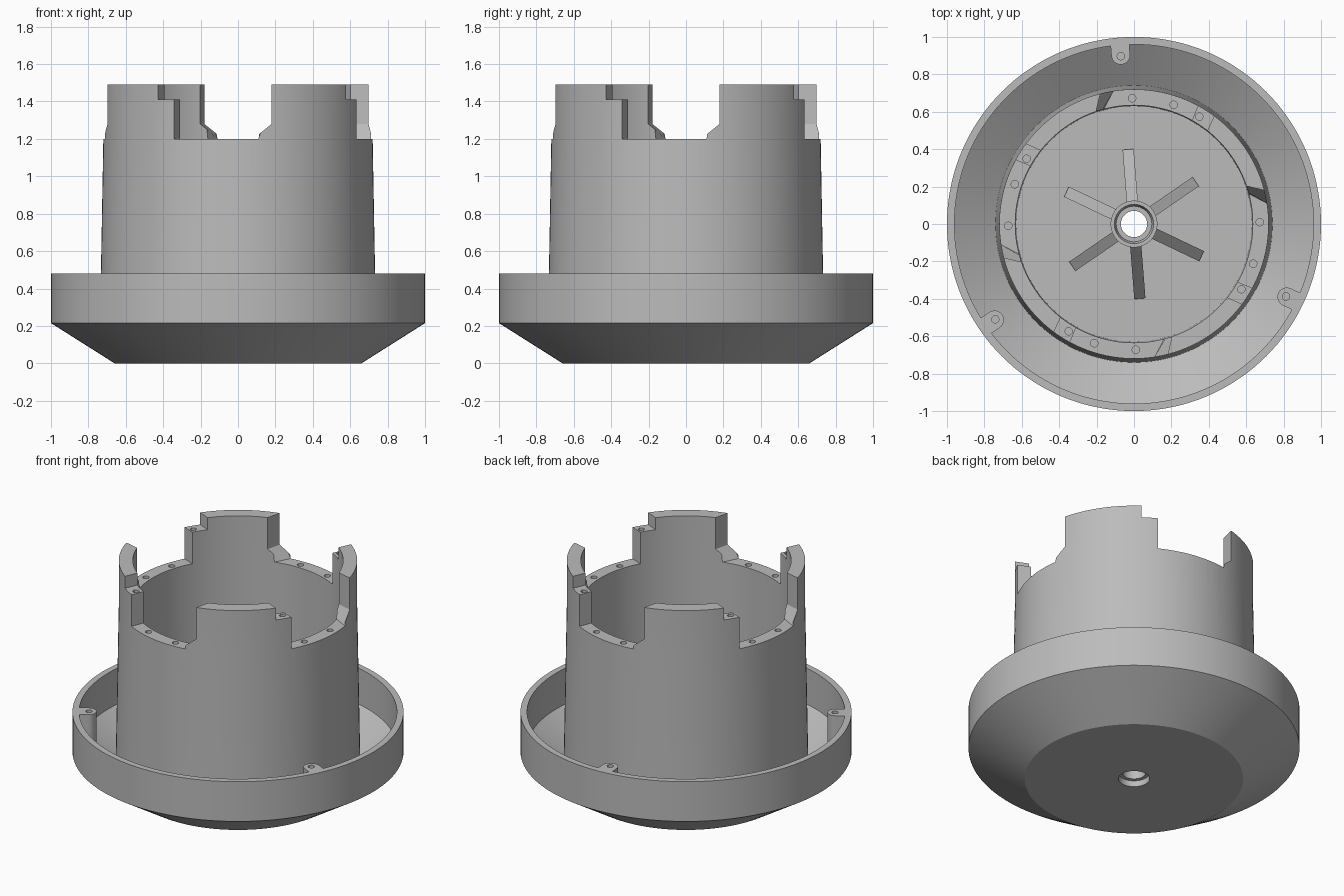
import bpy, bmesh, math
from mathutils import Vector, Matrix

if "Cube" in bpy.data.objects:
    bpy.data.objects.remove(bpy.data.objects["Cube"])

SEG = 144
mat = bpy.data.materials.new("plain_grey")
mat.diffuse_color = (0.5, 0.5, 0.5, 1)
mat.use_nodes = True
mat.node_tree.nodes["Principled BSDF"].inputs["Base Color"].default_value = mat.diffuse_color


def make(name, bm, helper=False):
    bmesh.ops.recalc_face_normals(bm, faces=bm.faces)
    me = bpy.data.meshes.new(name)
    bm.to_mesh(me)
    bm.free()
    ob = bpy.data.objects.new(name, me)
    bpy.context.collection.objects.link(ob)
    me.materials.append(mat)
    ob.hide_render = helper
    return ob


def polar(r, deg, z):
    a = math.radians(deg)
    return Vector((r * math.cos(a), r * math.sin(a), z))


def loft(bm, rings, closed=False):
    """Skin a row of vertex rings, capped unless closed."""
    rows = [[bm.verts.new(p) for p in ring] for ring in rings]
    n = len(rows[0])
    pairs = list(zip(rows, rows[1:] + rows[:1])) if closed else list(zip(rows, rows[1:]))
    for a, b in pairs:
        for i in range(n):
            j = (i + 1) % n
            bm.faces.new((a[i], a[j], b[j], b[i]))
    if not closed:
        bm.faces.new(rows[0])
        bm.faces.new(rows[-1])


def cut(ob, cutter):
    m = ob.modifiers.new("cut", 'BOOLEAN')
    m.operation, m.solver, m.object = 'DIFFERENCE', 'EXACT', cutter
    bpy.context.view_layer.objects.active = ob
    bpy.ops.object.modifier_apply(modifier=m.name)
    bpy.data.objects.remove(cutter)


def smooth(ob):
    bpy.ops.object.select_all(action='DESELECT')
    ob.select_set(True)
    bpy.context.view_layer.objects.active = ob
    bpy.ops.object.shade_smooth_by_angle(angle=math.radians(25))


# Bowl, tall wall and hub turned from one profile
profile = [(.094, 0), (.66, 0), (1, .215), (1, .48), (.96, .48), (.96, .24),
           (.74, .09), (.72, 1.2), (.72, 1.49), (.635, 1.49), (.635, 1.2),
           (.63, .05), (.125, .05), (.125, .4), (.105, .4), (.095, .37),
           (.07, .37), (.07, .04), (.094, .04)]
bm = bmesh.new()
loft(bm, [[polar(r, 360 * k / SEG, z) for r, z in profile] for k in range(SEG)], True)
body = make("bowl_and_wall", bm)


# Cutters that leave four stepped prongs on the wall
def slice_ring(a_out, a_in, low):
    o, i = polar(.72, a_out, 0), polar(.635, a_in, 0)
    d = o - i
    o, i = o + d, i - d
    return [Vector((p.x, p.y, z)) for p, z in ((o, low), (i, low), (i, 1.7), (o, 1.7))]


def arc(start, end, low, n):
    return [slice_ring(start[0] + (end[0] - start[0]) * k / n,
                       start[1] + (end[1] - start[1]) * k / n, low) for k in range(n + 1)]


gap = arc((61.6, 60.8), (98.8, 104.7), 1.2, 10) + [slice_ring(104.5, 108.6, 1.28)]
step = arc((53.5, 51.8), (63, 62.5), 1.41, 3)
for label, rings in (("gap_cutter", gap), ("step_cutter", step)):
    bm = bmesh.new()
    for q in range(4):
        turn = Matrix.Rotation(math.pi / 2 * q, 3, 'Z')
        loft(bm, [[turn @ p for p in ring] for ring in rings])
    cut(body, make(label, bm, True))


# Screw holes in the wall top and prong steps
def drill(bm, r, deg, top, radius=.02, depth=.1):
    c = polar(r, deg, top)
    loft(bm, [[c + polar(radius, 30 * k, dz) for k in range(12)] for dz in (-depth, .04)])


bm = bmesh.new()
for q in range(4):
    for deg, top in ((90.8, 1.2), (71.6, 1.2), (58.7, 1.41)):
        drill(bm, .672, deg + 90 * q, top)
cut(body, make("wall_hole_cutter", bm, True))
smooth(body)

# Rounded screw bosses inside the bowl rim
for n, deg in enumerate((94.5, 214.5, 334.5)):
    outline = [(.905 + .05 * math.cos(t), .05 * math.sin(t))
               for t in (math.pi * (.5 + k / 12) for k in range(13))]
    outline = [(.972, .05)] + outline + [(.972, -.05)]
    turn = Matrix.Rotation(math.radians(deg), 3, 'Z')
    bm = bmesh.new()
    loft(bm, [[turn @ Vector((x, y, (x - .66) * .63 + .02)) for x, y in outline],
              [turn @ Vector((x, y, .48)) for x, y in outline]])
    boss = make(f"rim_boss_{n + 1}", bm)
    bm = bmesh.new()
    drill(bm, .9, deg, .48)
    cut(boss, make("boss_hole_cutter", bm, True))
    smooth(boss)

# Sloping gussets around the hub
for n in range(6):
    turn = Matrix.Rotation(math.radians(94.5 + 60 * n), 3, 'Z')
    side = [(.11, .03), (.4, .03), (.4, .08), (.11, .38)]
    bm = bmesh.new()
    loft(bm, [[turn @ Vector((r, y, z)) for r, z in side] for y in (-.03, .03)])
    make(f"hub_rib_{n + 1}", bm)
